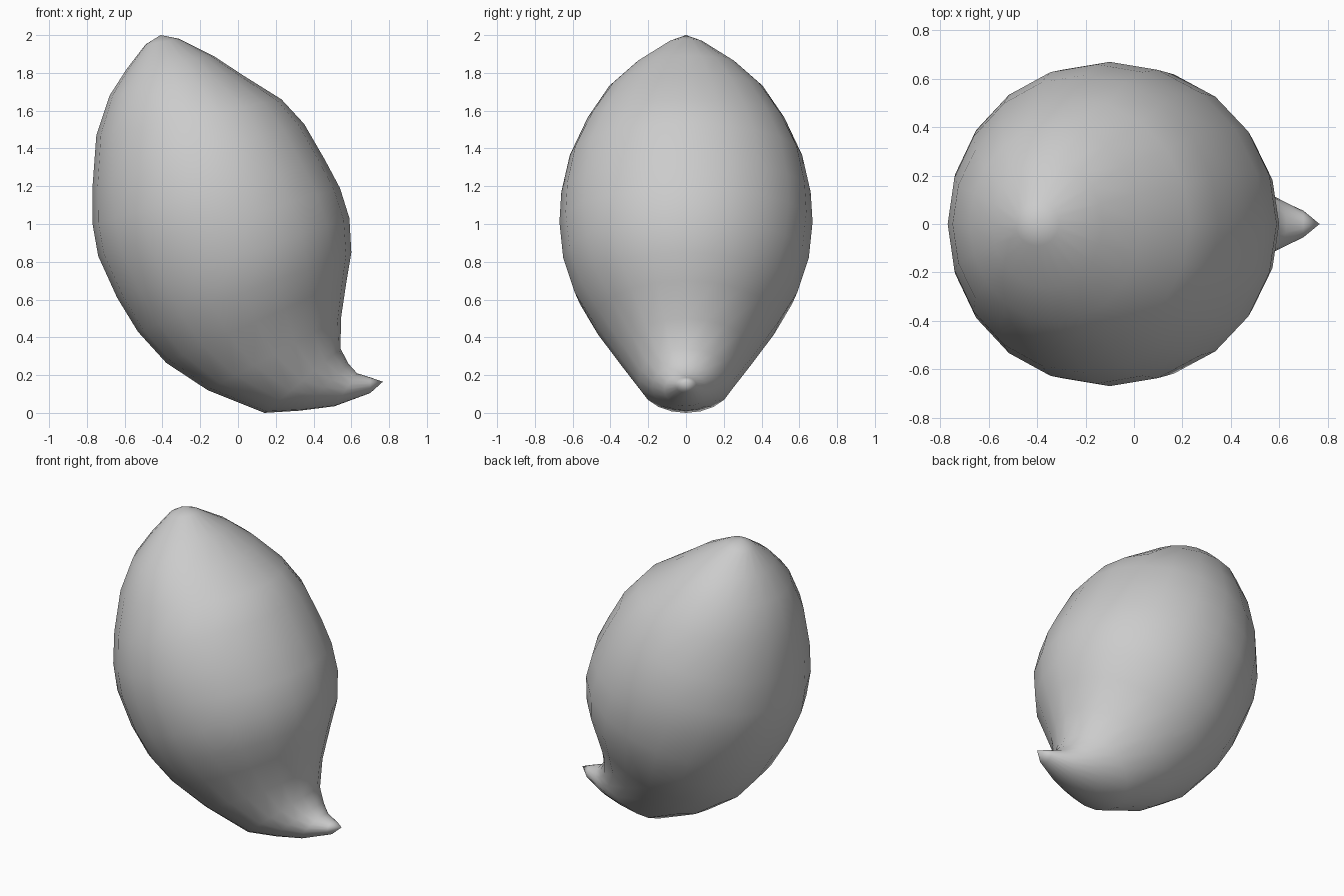
import bpy, bmesh, math

if "Cube" in bpy.data.objects:
    bpy.data.objects.remove(bpy.data.objects["Cube"])

SIDES = 20
TOP = (-0.41, 0.0, 2.0)
TIP = (0.767, 0.0, 0.165)

# Tilted elliptical sections: left x, left z, right x, right z, half depth in y
SECTIONS = [
    (-0.49, 1.95, -0.31, 1.98, 0.09),
    (-0.59, 1.82, -0.13, 1.89, 0.265),
    (-0.68, 1.68, 0.03, 1.785, 0.405),
    (-0.75, 1.47, 0.23, 1.66, 0.52),
    (-0.77, 1.20, 0.35, 1.53, 0.615),
    (-0.77, 1.00, 0.46, 1.34, 0.66),
    (-0.74, 0.83, 0.54, 1.19, 0.67),
    (-0.64, 0.61, 0.59, 1.03, 0.65),
    (-0.53, 0.43, 0.60, 0.85, 0.59),
    (-0.38, 0.265, 0.575, 0.70, 0.49),
    (-0.16, 0.12, 0.545, 0.50, 0.36),
    (0.14, 0.0, 0.543, 0.34, 0.25),
    (0.33, 0.012, 0.585, 0.26, 0.18),
    (0.51, 0.035, 0.63, 0.21, 0.115),
    (0.70, 0.105, 0.70, 0.188, 0.055),
]


def add_ring(bm, lx, lz, rx, rz, w):
    ring = []
    for i in range(SIDES):
        a = 2 * math.pi * i / SIDES
        t = 0.5 - 0.5 * math.cos(a)
        ring.append(bm.verts.new((lx + (rx - lx) * t, w * math.sin(a), lz + (rz - lz) * t)))
    return ring


# Seed-shaped body lofted down a curved spine into a hooked tip
bm = bmesh.new()
rings = [add_ring(bm, *s) for s in SECTIONS]
for a, b in zip(rings, rings[1:]):
    for i in range(SIDES):
        j = (i + 1) % SIDES
        bm.faces.new((a[i], a[j], b[j], b[i]))

# Close both pointed ends
for point, ring in ((TOP, rings[0]), (TIP, rings[-1])):
    v = bm.verts.new(point)
    for i in range(SIDES):
        bm.faces.new((v, ring[i], ring[(i + 1) % SIDES]))
bmesh.ops.recalc_face_normals(bm, faces=bm.faces)
for f in bm.faces:
    f.smooth = True

mesh = bpy.data.meshes.new("curved_seed_body")
bm.to_mesh(mesh)
bm.free()
body = bpy.data.objects.new("curved_seed_body", mesh)
bpy.context.collection.objects.link(body)
